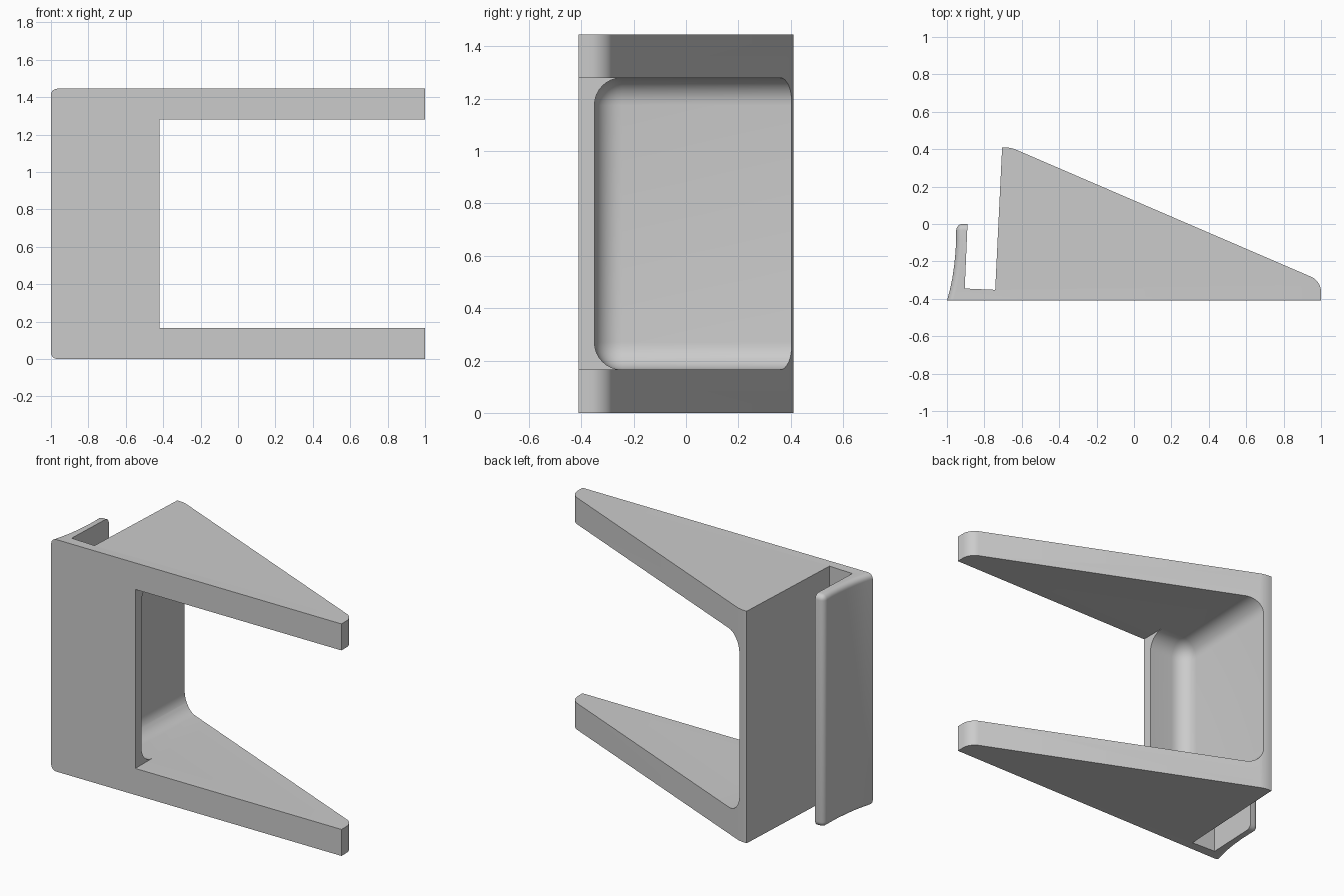
import bpy, bmesh

old = bpy.data.objects.get("Cube")
if old:
    bpy.data.objects.remove(old, do_unlink=True)

HEIGHT = 1.445
LOW, HIGH = 0.165, 1.28      # opening between the two arms

grey = bpy.data.materials.new("light_grey")
grey.use_nodes = True
colour = (0.6, 0.6, 0.6, 1)
grey.diffuse_color = colour
grey.node_tree.nodes["Principled BSDF"].inputs["Base Color"].default_value = colour


def prism(outline, z0, z1):
    """Extrude a plan outline between two heights."""
    bm = bmesh.new()
    face = bm.faces.new([bm.verts.new((x, y, z0)) for x, y in outline])
    top = bmesh.ops.extrude_face_region(bm, geom=[face])["geom"]
    for v in top:
        if isinstance(v, bmesh.types.BMVert):
            v.co.z = z1
    bmesh.ops.recalc_face_normals(bm, faces=bm.faces)
    return bm


def round_edges(bm, test, radius, segments=8):
    """Round every edge whose two end points satisfy the test."""
    edges = [e for e in bm.edges if test(e.verts[0].co, e.verts[1].co)]
    bmesh.ops.bevel(bm, geom=edges, offset=radius, segments=segments,
                    profile=0.5, affect='EDGES', clamp_overlap=True)


def make(name, bm):
    mesh = bpy.data.meshes.new(name)
    bmesh.ops.recalc_face_normals(bm, faces=bm.faces)
    bm.to_mesh(mesh)
    bm.free()
    mesh.materials.append(grey)
    obj = bpy.data.objects.new(name, mesh)
    bpy.context.collection.objects.link(obj)
    return obj


def upright_at(x, y):
    def test(a, b):
        return all(abs(p.x - x) < 1e-4 and abs(p.y - y) < 1e-4 for p in (a, b))
    return test


# Wedge body with the slot and curved spring clip on its right side
clip_outer = [(-0.95, 0), (-0.951, -0.08), (-0.954, -0.15), (-0.961, -0.22),
              (-0.971, -0.29), (-0.985, -0.355), (-1, -0.41)]
outline = clip_outer + [(1, -0.41), (1, -0.305), (-0.66, 0.41), (-0.705, 0.41),
                        (-0.742, -0.352), (-0.905, -0.345), (-0.89, 0)]
body = prism(outline, 0, HEIGHT)
round_edges(body, upright_at(1, -0.305), 0.055)
round_edges(body, upright_at(-0.66, 0.41), 0.03, 4)


# Soft outer rim and tip of the clip
def on_clip(p):
    return any(abs(p.x - x) + abs(p.y - y) < 1e-4 for x, y in clip_outer + [(-0.89, 0)])


def clip_rim(a, b):
    cap = abs(a.z - b.z) < 1e-4
    tip = upright_at(-0.95, 0)(a, b)
    return on_clip(a) and on_clip(b) and (cap or tip)


round_edges(body, clip_rim, 0.033, 6)
bracket = make("wedge_bracket", body)

# Rounded hollow behind the front lip
hollow = prism([(-0.685, -0.35), (1.3, -0.35), (1.3, 0.8), (-0.632, 0.8)], LOW, HIGH)


def hollow_corner(a, b):
    at_wall = a.x < 0 and b.x < 0
    at_lip = a.y < 0 and b.y < 0 and abs(a.z - b.z) < 1e-4
    return at_wall or at_lip


round_edges(hollow, hollow_corner, 0.105)

# Square opening through the front
opening = prism([(-0.42, -0.7), (1.4, -0.7), (1.4, 0.9), (-0.42, 0.9)], LOW, HIGH)

bpy.ops.object.select_all(action='DESELECT')
bpy.context.view_layer.objects.active = bracket
bracket.select_set(True)
for name, shape in (("hollow_cutter", hollow), ("opening_cutter", opening)):
    cutter = make(name, shape)
    cutter.hide_render = True
    cut = bracket.modifiers.new(name, 'BOOLEAN')
    cut.operation = 'DIFFERENCE'
    cut.solver = 'EXACT'
    cut.object = cutter
    bpy.ops.object.modifier_apply(modifier=cut.name)
    bpy.data.objects.remove(cutter, do_unlink=True)

bpy.ops.object.shade_smooth_by_angle(angle=0.5)
